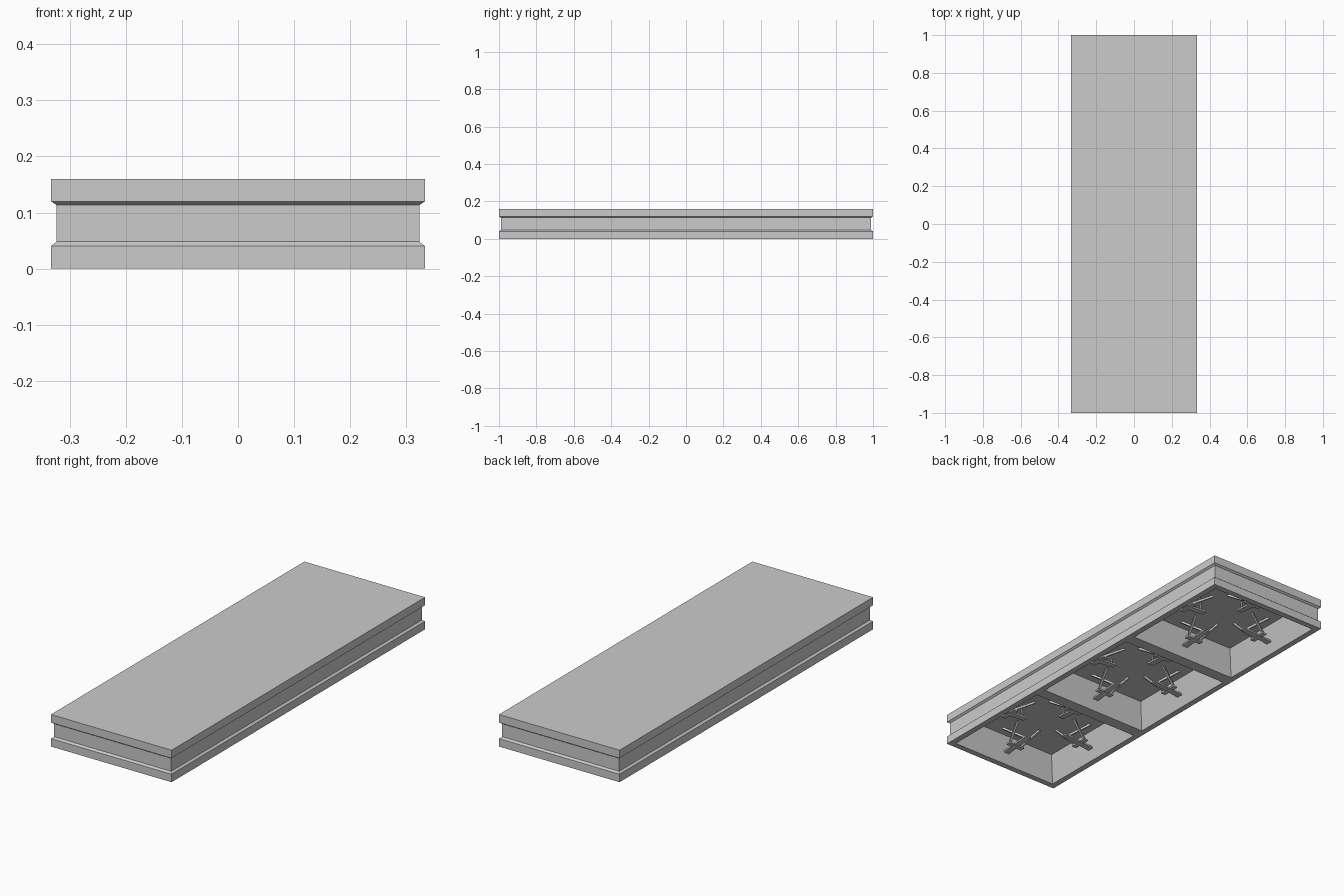
import bpy, bmesh, math
from mathutils import Vector, Matrix

cube = bpy.data.objects.get("Cube")
if cube:
    bpy.data.objects.remove(cube, do_unlink=True)

grey = bpy.data.materials.new("light_grey")
grey.use_nodes = True
grey.diffuse_color = (0.6, 0.6, 0.6, 1)
grey.node_tree.nodes["Principled BSDF"].inputs["Base Color"].default_value = (0.6, 0.6, 0.6, 1)

W, L, T = 1 / 3, 1.0, 0.16


def make_object(name, bm):
    mesh = bpy.data.meshes.new(name)
    bm.to_mesh(mesh)
    bm.free()
    mesh.materials.append(grey)
    obj = bpy.data.objects.new(name, mesh)
    bpy.context.collection.objects.link(obj)
    return obj


# Slab: stacked outlines (height, inset) form the grooved sides
bm = bmesh.new()
profile = [(0, 0), (0.04, 0), (0.048, 0.01), (0.113, 0.01), (0.12, 0), (T, 0)]
rings = []
for z, inset in profile:
    x, y = W - inset, L - inset
    ys = [-y, -W, W, y]
    rings.append([bm.verts.new((x, v, z)) for v in ys]
                 + [bm.verts.new((-x, v, z)) for v in reversed(ys)])
for low, high in zip(rings, rings[1:]):
    for i in range(8):
        j = (i + 1) % 8
        bm.faces.new((low[i], low[j], high[j], high[i]))
bm.faces.new(rings[-1])

# Underside: three square bays, each with a rim and a tapered recess
base = rings[0]
bays = [bm.faces.new((base[i], base[7 - i], base[6 - i], base[i + 1])) for i in range(3)]
bmesh.ops.recalc_face_normals(bm, faces=bm.faces)
bmesh.ops.inset_individual(bm, faces=bays, thickness=0.03, use_even_offset=True)
bmesh.ops.inset_individual(bm, faces=bays, thickness=0.04, depth=-0.13, use_even_offset=True)
make_object("slab", bm)


def bar(bm, a, b, width, height):
    """Box running from a to b."""
    a, b = Vector(a), Vector(b)
    d = (b - a).normalized()
    side = Vector((0, 0, 1)).cross(d).normalized()
    rot = Matrix((d, side, d.cross(side))).transposed().to_4x4()
    size = Matrix.Diagonal(((b - a).length, width, height, 1))
    bmesh.ops.create_cube(bm, size=1, matrix=Matrix.Translation((a + b) / 2) @ rot @ size)


# Brackets: four braced arms in each bay, one from the middle of each wall
for n, bay_y in enumerate((-2 / 3, 0, 2 / 3)):
    for k in range(4):
        bm = bmesh.new()
        bar(bm, (0.30, 0, 0.055), (0.12, 0, 0.07), 0.03, 0.008)
        bar(bm, (0.22, -0.045, 0.062), (0.22, 0.045, 0.062), 0.025, 0.008)
        for s in (-1, 1):
            bar(bm, (0.23, s * 0.03, 0.062), (0.12, s * 0.07, 0.13), 0.01, 0.01)
            bar(bm, (0.14, 0, 0.07), (0.22, s * 0.08, 0.13), 0.01, 0.01)
        move = Matrix.Translation((0, bay_y, 0)) @ Matrix.Rotation(k * math.pi / 2, 4, "Z")
        bm.transform(move)
        make_object(f"bracket_{n + 1}_{k + 1}", bm)
